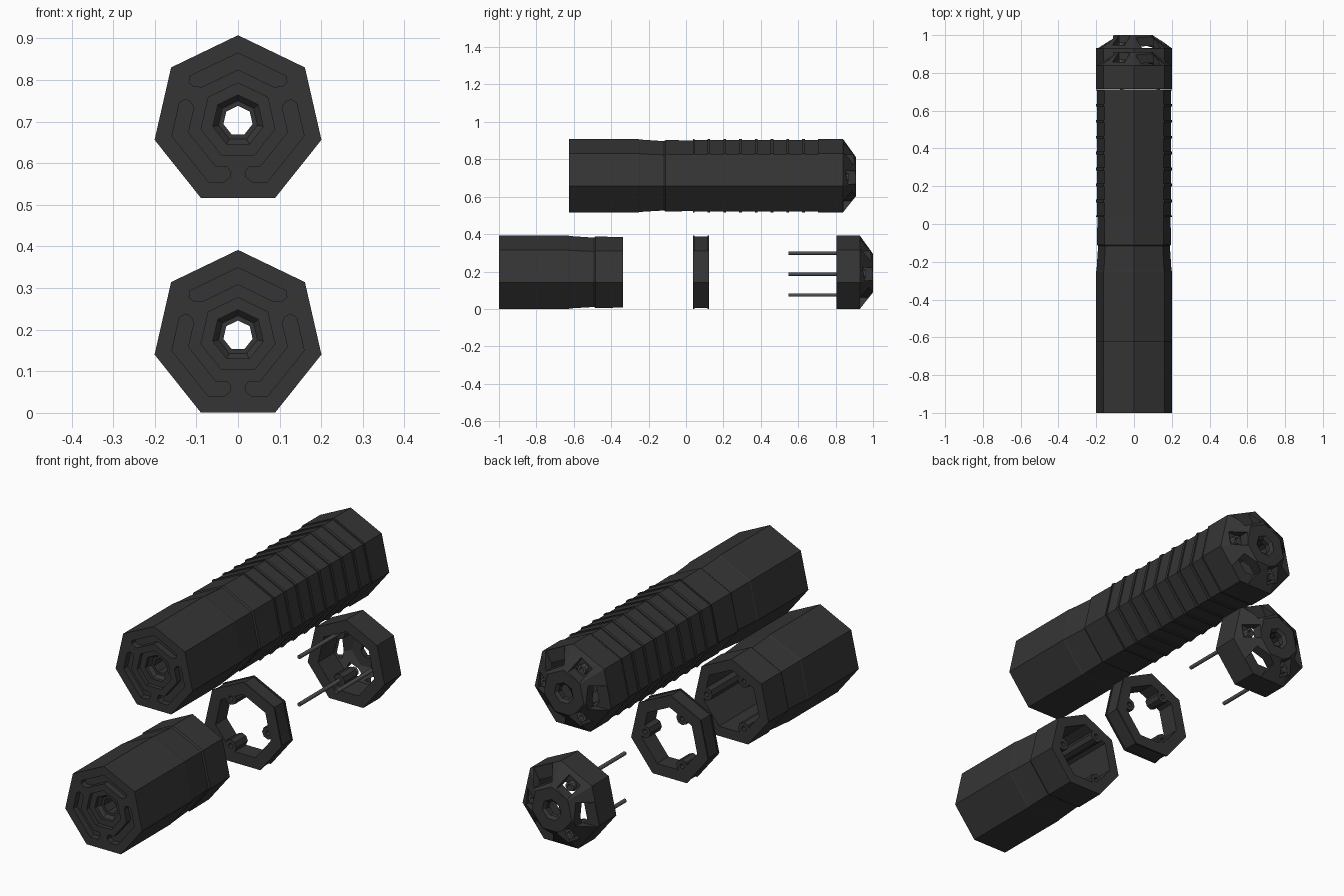
import bpy, bmesh, math
from math import sin, cos, pi, radians

if "Cube" in bpy.data.objects:
    bpy.data.objects.remove(bpy.data.objects["Cube"])

R = 0.2057            # outer corner radius of the seven-sided body
ROD_R = 0.129         # distance of rods from the axis
ROD_ANGLES = (0, 120, 240)

dark = bpy.data.materials.new("dark_metal")
dark.diffuse_color = (0.035, 0.035, 0.035, 1)
dark.use_nodes = True
dark.node_tree.nodes["Principled BSDF"].inputs["Base Color"].default_value = dark.diffuse_color
steel = bpy.data.materials.new("rod_steel")
steel.diffuse_color = (0.08, 0.08, 0.08, 1)
steel.use_nodes = True
steel.node_tree.nodes["Principled BSDF"].inputs["Base Color"].default_value = steel.diffuse_color


def make(name, bm, mat=dark):
    bmesh.ops.recalc_face_normals(bm, faces=bm.faces)
    me = bpy.data.meshes.new(name)
    bm.to_mesh(me)
    bm.free()
    me.materials.append(mat)
    ob = bpy.data.objects.new(name, me)
    bpy.context.collection.objects.link(ob)
    return ob


def lathe(name, profile, n=7, centre=(0, 0), mat=dark):
    """Closed (y, radius) loop turned about the y axis."""
    bm = bmesh.new()
    rings = []
    for k in range(n):
        a = pi / 2 + 2 * pi * k / n
        rings.append([bm.verts.new((centre[0] + r * cos(a), y, centre[1] + r * sin(a)))
                      for y, r in profile])
    m = len(profile)
    for k in range(n):
        p, q = rings[k], rings[(k + 1) % n]
        for i in range(m):
            j = (i + 1) % m
            bm.faces.new((p[i], p[j], q[j], q[i]))
    return make(name, bm, mat)


def prism(name, pts, y0, y1, mat=dark):
    """(x, z) outline extruded along y."""
    bm = bmesh.new()
    a = [bm.verts.new((x, y0, z)) for x, z in pts]
    b = [bm.verts.new((x, y1, z)) for x, z in pts]
    bm.faces.new(a)
    bm.faces.new(b)
    for i in range(len(pts)):
        j = (i + 1) % len(pts)
        bm.faces.new((a[i], a[j], b[j], b[i]))
    return make(name, bm, mat)


def polar(r, deg):
    return (r * cos(radians(deg)), r * sin(radians(deg)))


def rod(name, deg, r, y0, y1, n=12, mat=dark):
    cx, cz = polar(ROD_R, deg)
    return prism(name, [(cx + r * cos(2 * pi * k / n), cz + r * sin(2 * pi * k / n))
                        for k in range(n)], y0, y1, mat)


def sector_box(deg, r0, r1, width, y0, y1):
    c, s = cos(radians(deg)), sin(radians(deg))
    h = width / 2
    return prism("cutter", [(u * c - v * s, u * s + v * c) for u, v in
                            ((r0, -h), (r1, -h), (r1, h), (r0, h))], y0, y1)


def combine(ob, other, op):
    other.hide_render = True
    mod = ob.modifiers.new("bool", 'BOOLEAN')
    mod.operation, mod.object, mod.solver = op, other, 'EXACT'
    bpy.context.view_layer.objects.active = ob
    bpy.ops.object.modifier_apply(modifier=mod.name)
    bpy.data.objects.remove(other)


def hept(r, deg):
    """Point on a seven-sided outline at a polar angle."""
    t = (deg - 90) % (360 / 7) - 180 / 7
    return polar(r * cos(pi / 7) / cos(radians(t)), deg)


def slot_outline(mid, half=47):
    corners = [90 + k * 360 / 7 for k in range(-7, 8)]
    angs = [mid - half] + [a for a in corners if abs(a - mid) < half - 3] + [mid + half]
    return ([hept(0.163, a) for a in angs] + [hept(0.15, mid + half + 5), hept(0.136, mid + half + 5)]
            + [hept(0.123, a) for a in reversed(angs)]
            + [hept(0.136, mid - half - 5), hept(0.15, mid - half - 5)])


# front chamber: grooved sleeve, stepped muzzle recess, rear cavity
chamber = lathe("front_chamber", [
    (0, R), (0.373, R), (0.38, 0.2035), (0.508, 0.195), (0.515, 0.2005), (0.662, 0.199),
    (0.662, 0.148), (0.12, 0.148), (0.12, 0.036), (0.05, 0.036), (0.05, 0.048),
    (0.035, 0.062), (0.02, 0.062), (0.02, 0.091), (0, 0.091)])
for d in ROD_ANGLES:
    combine(chamber, rod("boss", d, 0.03, 0.3, 0.662, 8), 'UNION')
    combine(chamber, rod("cutter", d, 0.011, 0.5, 0.8), 'DIFFERENCE')
for m in (90, -30, 210):
    combine(chamber, prism("cutter", slot_outline(m), -0.05, 0.03), 'DIFFERENCE')

# spacer ring with raised rims and three drilled bosses
ring = lathe("spacer_ring", [
    (0, R), (0.007, R), (0.007, 0.2), (0.077, 0.2), (0.077, R), (0.0844, R),
    (0.0844, 0.148), (0, 0.148)])
for d in ROD_ANGLES:
    combine(ring, rod("boss", d, 0.03, 0, 0.0843, 8), 'UNION')
    combine(ring, rod("cutter", d, 0.011, -0.1, 0.2), 'DIFFERENCE')

# end cap: chamfered shell with hub, side windows and bolt pockets
cap = lathe("end_cap", [
    (0, R), (0.125, R), (0.195, 0.108), (0.195, 0.05), (0.183, 0.036), (0.16, 0.036),
    (0.16, 0.085), (0.12, 0.15), (0, 0.15)])
for d in ROD_ANGLES:
    combine(cap, rod("boss", d, 0.03, 0.04, 0.135, 8), 'UNION')
    combine(cap, sector_box(d, 0.1, 0.165, 0.07, 0.132, 0.3), 'DIFFERENCE')
    combine(cap, sector_box(d + 60, 0.112, 0.3, 0.11, 0.126, 0.3), 'DIFFERENCE')

# tie rods and socketed bolt heads, in cap coordinates
rods = [rod("tie_rod", d, 0.009, -0.258, 0.14, 12, steel) for d in ROD_ANGLES]
heads = [lathe("bolt_head", [(0.13, 0.021), (0.155, 0.021), (0.155, 0.012), (0.13, 0.009)],
               10, polar(ROD_R, d), steel) for d in ROD_ANGLES]
cap_parts = [cap] + rods + heads


def place(ob, name, y, z, copy=True):
    if copy:
        ob = ob.copy()
        bpy.context.collection.objects.link(ob)
    ob.name = name
    ob.location = (0, y, z)


# assembled unit above
TOP, LOW = 0.702, 0.186
place(chamber, "assembled_chamber", -0.625, TOP)
for i in range(8):
    place(ring, "assembled_ring_%d" % (i + 1), 0.038 + 0.0844 * i, TOP)
for ob in cap_parts:
    place(ob, "assembled_" + ob.name, 0.715, TOP)

# exploded parts below
place(chamber, "loose_chamber", -1.0, LOW, False)
place(ring, "loose_ring", 0.038, LOW, False)
for ob in cap_parts:
    place(ob, "loose_" + ob.name, 0.805, LOW, False)
